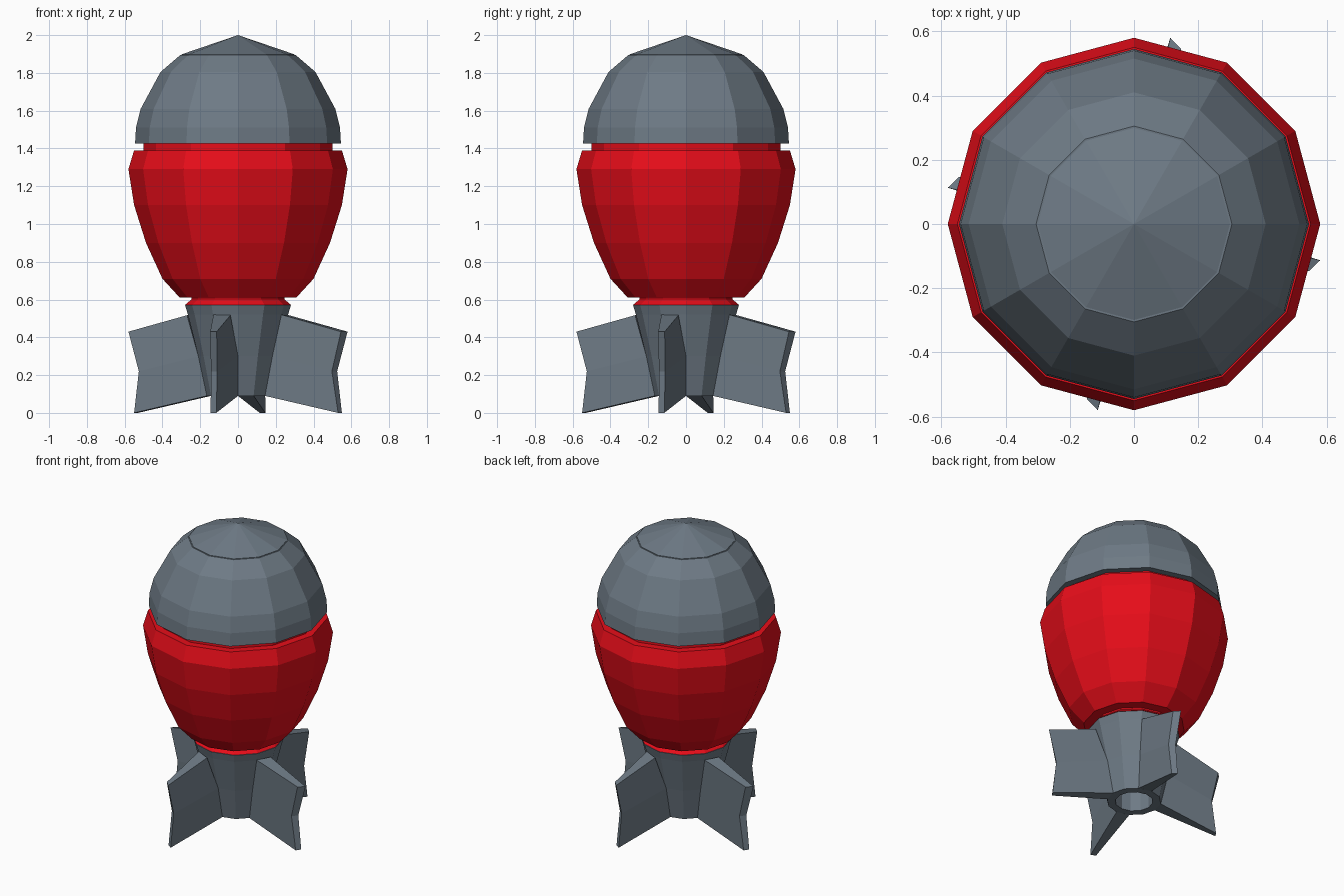
import bpy, bmesh
from math import cos, sin, pi
from mathutils import Matrix

if "Cube" in bpy.data.objects:
    bpy.data.objects.remove(bpy.data.objects["Cube"])

SIDES = 12


def material(name, color):
    mat = bpy.data.materials.new(name)
    mat.diffuse_color = (*color, 1)
    mat.use_nodes = True
    mat.node_tree.nodes["Principled BSDF"].inputs["Base Color"].default_value = mat.diffuse_color
    return mat


red = material("red_paint", (0.8, 0.004, 0.01))
slate = material("slate_metal", (0.155, 0.195, 0.235))


def finish(name, bm, mat):
    bmesh.ops.recalc_face_normals(bm, faces=bm.faces)
    mesh = bpy.data.meshes.new(name)
    bm.to_mesh(mesh)
    bm.free()
    obj = bpy.data.objects.new(name, mesh)
    bpy.context.collection.objects.link(obj)
    mesh.materials.append(mat)
    return obj


def revolve(name, profile, mat):
    """Spin an (r, z) profile that starts and ends on the axis."""
    bm = bmesh.new()
    rings = []
    for r, z in profile:
        if r == 0:
            rings.append([bm.verts.new((0, 0, z))] * SIDES)
        else:
            rings.append([bm.verts.new((r * cos(2 * pi * i / SIDES),
                                        r * sin(2 * pi * i / SIDES), z))
                          for i in range(SIDES)])
    for a, b in zip(rings, rings[1:]):
        for i in range(SIDES):
            j = (i + 1) % SIDES
            quad = dict.fromkeys((a[i], a[j], b[j], b[i]))
            bm.faces.new(list(quad))
    return finish(name, bm, mat)


# Domed nose with a shallow pointed cap
revolve("nose_dome", [(0, 1.425), (0.545, 1.425), (0.54, 1.51), (0.515, 1.61),
                      (0.41, 1.805), (0.305, 1.895), (0, 1.895)], slate)
revolve("nose_cap", [(0, 1.89), (0.299, 1.89), (0.299, 1.898), (0, 2.0)], slate)

# Red body with recessed neck on top and flared collar below
revolve("body", [(0, 0.572), (0.28, 0.572), (0.245, 0.602), (0.245, 0.612),
                 (0.31, 0.612), (0.40, 0.71), (0.487, 0.9), (0.55, 1.1),
                 (0.58, 1.29), (0.55, 1.39), (0.5, 1.39), (0.5, 1.425),
                 (0, 1.425)], red)

# Tapered tail with a hollow nozzle
revolve("tail", [(0, 0.3), (0.115, 0.3), (0.115, 0.09), (0.165, 0.09),
                 (0.21, 0.3), (0.265, 0.52), (0.28, 0.57), (0, 0.57)], slate)

# Fins grow out of every third tail facet: root and tip points, bottom to top
side_a = [((-0.083, -0.143, 0.09), (-0.145, -0.53, 0.0)),
          ((-0.105, -0.182, 0.3), (-0.143, -0.497, 0.22)),
          ((-0.13, -0.23, 0.52), (-0.147, -0.545, 0.43))]
side_b = [((0, -0.165, 0.09), (-0.115, -0.55, 0.0)),
          ((0, -0.21, 0.3), (-0.11, -0.525, 0.22)),
          ((-0.04, -0.27, 0.517), (-0.113, -0.58, 0.43))]
for k in range(4):
    bm = bmesh.new()
    a = [[bm.verts.new(p) for p in row] for row in side_a]
    b = [[bm.verts.new(p) for p in row] for row in side_b]
    for i in range(2):
        for s in (a, b):
            bm.faces.new((s[i][0], s[i][1], s[i + 1][1], s[i + 1][0]))
        for e in range(2):
            bm.faces.new((a[i][e], b[i][e], b[i + 1][e], a[i + 1][e]))
    for i in (0, 2):
        bm.faces.new((a[i][0], a[i][1], b[i][1], b[i][0]))
    bm.transform(Matrix.Rotation(k * pi / 2, 4, 'Z'))
    finish(f"tail_fin_{k + 1}", bm, slate)
